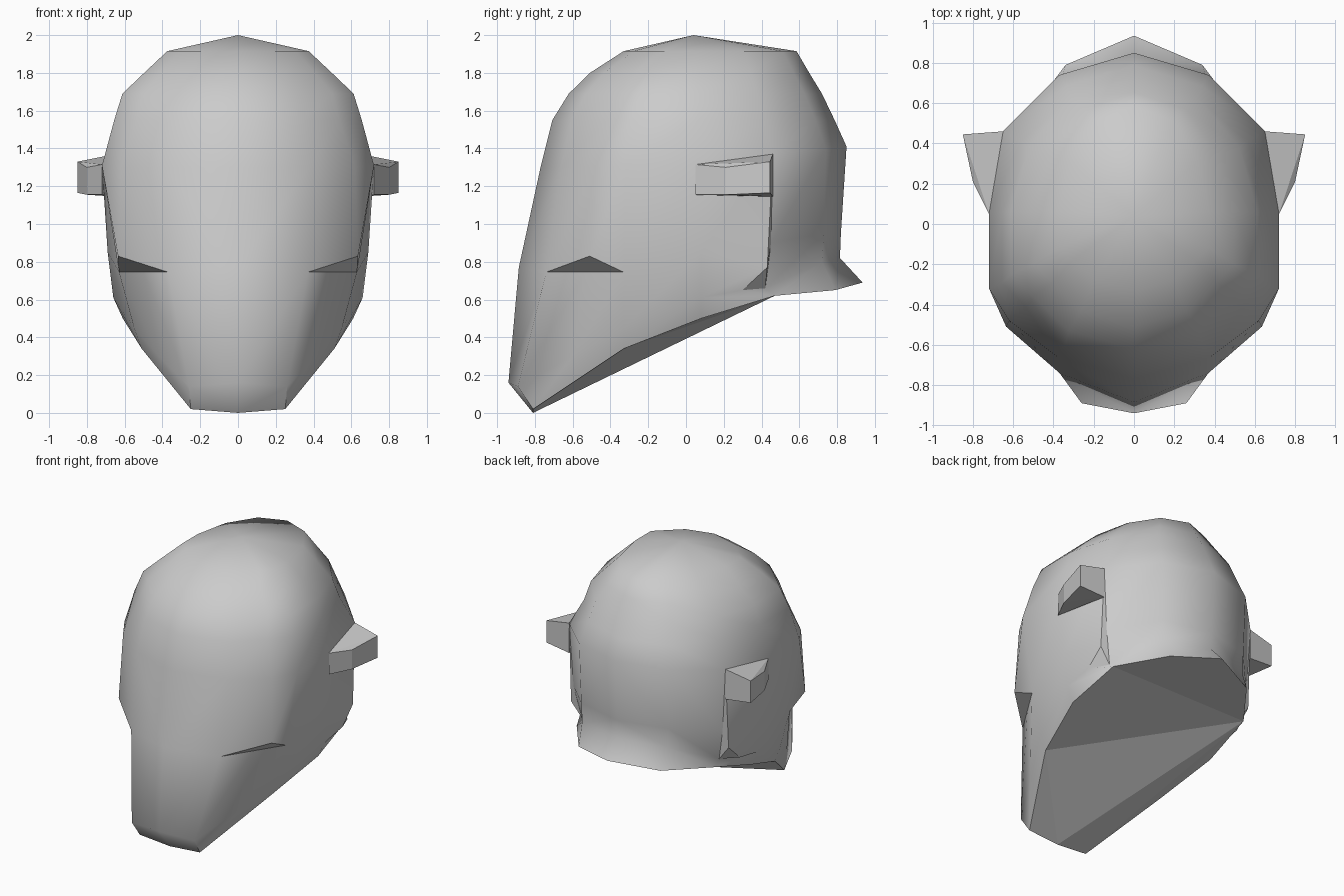
import bpy, bmesh, math

default_cube = bpy.data.objects.get("Cube")
if default_cube:
    bpy.data.objects.remove(default_cube, do_unlink=True)

# Single matte grey
grey = bpy.data.materials.new("matte_grey")
grey.use_nodes = True
colour = (0.6, 0.6, 0.6, 1)
grey.diffuse_color = colour
grey.node_tree.nodes["Principled BSDF"].inputs["Base Color"].default_value = colour


def finish(name, bm):
    """Turn the bmesh into a named object."""
    mesh = bpy.data.meshes.new(name)
    bm.to_mesh(mesh)
    bm.free()
    mesh.materials.append(grey)
    obj = bpy.data.objects.new(name, mesh)
    bpy.context.collection.objects.link(obj)
    return obj


# Half rings running from the front centre, round the side, to the back centre
rim = [(0, -.81, 0), (.25, -.81, .02), (.38, -.57, .18), (.51, -.33, .34),
       (.61, .08, .5), (.58, .47, .62), (.34, .79, .65), (0, .935, .69)]
chin = [(0, -.94, .16), (.26, -.89, .14), (.42, -.6, .3), (.55, -.33, .45),
        (.66, .08, .61), (.57, .42, .66), (.36, .72, .8), (0, .815, .82)]
cheek = [(0, -.885, .77), (.37, -.74, .745), (.5, -.535, .745), (.63, -.33, .745),
         (.69, .08, .85), (.62, .45, .9), (.36, .73, .95), (0, .82, .95)]
temple = [(0, -.77, 1.3), (.38, -.66, 1.3), (.62, -.48, 1.3), (.72, -.32, 1.31),
          (.72, .06, 1.31), (.65, .46, 1.37), (.37, .74, 1.4), (0, .85, 1.41)]

# Helmet shell
bm = bmesh.new()


def ring(points):
    return [bm.verts.new(p) for p in points]


def bridge(lower, upper):
    for i in range(len(lower) - 1):
        bm.faces.new((lower[i], lower[i + 1], upper[i + 1], upper[i]))


def crisp_face(*verts):
    """Face whose whole outline stays sharp."""
    for edge in bm.faces.new(verts).edges:
        edge.smooth = False


r_rim, r_chin, r_cheek, r_temple = map(ring, (rim, chin, cheek, temple))
cheek_tip, jaw_tip, jaw_front = ring([(.635, -.51, .83), (.655, .43, .77), (.66, .3, .65)])

# Lower shell in front of and behind the jaw notch
for lower, upper in ((r_rim, r_chin), (r_chin, r_cheek)):
    bridge(lower[:5], upper[:5])
    bridge(lower[5:], upper[5:])
bm.faces.new((r_rim[4], r_rim[5], r_chin[5], jaw_front, r_chin[4]))
bm.faces.new((r_chin[4], jaw_front, jaw_tip, r_cheek[4]))

# Upper shell bulges past the lower one at the cheek and the jaw
r_over = r_cheek[:6]
r_over[2] = cheek_tip
r_over[5] = jaw_tip
bridge(r_over, r_temple[:6])
bridge(r_cheek[5:], r_temple[5:])
crisp_face(r_cheek[1], r_cheek[2], r_cheek[3], cheek_tip)
crisp_face(jaw_front, r_chin[5], jaw_tip)
crisp_face(jaw_tip, r_chin[5], r_cheek[5], r_temple[5])

# Dome: the temple ring shrinks towards the crown, with rounded corners
centre = .06
previous = r_temple
for width, front, back, height in ((.91, .925, .92, 1.55), (.85, .82, .835, 1.69),
                                   (.69, .685, .75, 1.8), (.52, .47, .665, 1.915)):
    level = []
    for i, (x, y, z) in enumerate(temple):
        corner = .95 if i in (2, 5) else 1
        depth = (y - centre) * (back if y > centre else front)
        level.append((x * width * corner, centre + depth * corner, height))
    current = ring(level)
    bridge(previous, current)
    previous = current
crown = bm.verts.new((0, .04, 2))
for a, b in zip(previous, previous[1:]):
    bm.faces.new((a, b, crown))

# Other half
bmesh.ops.mirror(bm, geom=bm.verts[:] + bm.edges[:] + bm.faces[:],
                 axis='X', merge_dist=.0005)
bmesh.ops.remove_doubles(bm, verts=bm.verts[:], dist=.0005)
bmesh.ops.recalc_face_normals(bm, faces=bm.faces[:])
shell = finish("helmet_shell", bm)

bpy.ops.object.select_all(action='DESELECT')
shell.select_set(True)
bpy.context.view_layer.objects.active = shell
bpy.ops.object.shade_smooth_by_angle(angle=math.radians(50), keep_sharp_edges=True)

# Flat underside, fanned out from the right jaw corner
bm = bmesh.new()
left = ring(rim)
right = ring([(-x, y, z) for x, y, z in rim])
hub = right[5]
for corners in ((right[1], left[0]), (left[0], left[3]), (left[3], left[4], left[5]),
                (left[5], left[6], left[7], right[6]),
                (right[3], right[1]), (right[4], right[3])):
    bm.faces.new((hub,) + corners)
bm.faces.new((left[0], left[1], left[3]))
for face in bm.faces:
    face.normal_update()
    if face.normal.z > 0:
        face.normal_flip()
bmesh.ops.remove_doubles(bm, verts=bm.verts[:], dist=.0005)
finish("underside", bm)

# Ear blocks
ear = [(.72, .05, 1.315), (.8, .21, 1.3), (.85, .445, 1.33), (.65, .46, 1.37),
       (.72, .05, 1.155), (.8, .21, 1.155), (.85, .445, 1.165), (.65, .46, 1.145)]
for side, label in ((1, "left"), (-1, "right")):
    bm = bmesh.new()
    bmesh.ops.convex_hull(bm, input=ring([(side * x, y, z) for x, y, z in ear]))
    bmesh.ops.recalc_face_normals(bm, faces=bm.faces[:])
    finish(label + "_ear_block", bm)
